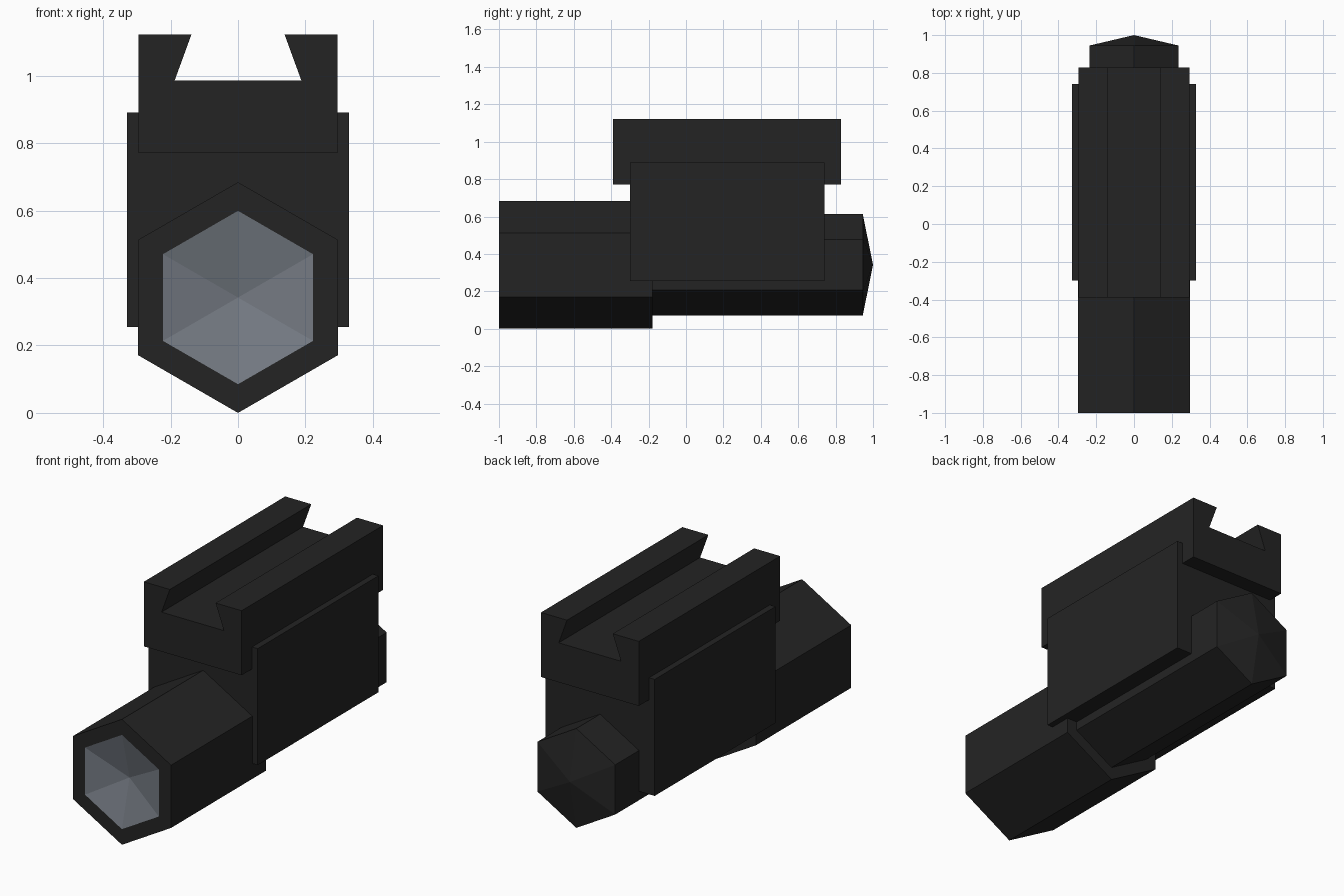
import bpy, bmesh, math

if "Cube" in bpy.data.objects:
    bpy.data.objects.remove(bpy.data.objects["Cube"])

AXIS_Z = 0.342  # height of the barrel axis


def material(name, rgb):
    m = bpy.data.materials.new(name)
    m.diffuse_color = (*rgb, 1)
    m.use_nodes = True
    m.node_tree.nodes["Principled BSDF"].inputs["Base Color"].default_value = m.diffuse_color
    return m


black = material("matte black", (0.0175, 0.0175, 0.0175))
glass = material("grey glass", (0.175, 0.195, 0.225))


def finish(name, bm, mats):
    bmesh.ops.recalc_face_normals(bm, faces=bm.faces)
    me = bpy.data.meshes.new(name)
    bm.to_mesh(me)
    bm.free()
    for m in mats:
        me.materials.append(m)
    ob = bpy.data.objects.new(name, me)
    bpy.context.collection.objects.link(ob)
    return ob


def hex_loft(name, stations, mats, glass_from=None):
    """Closed hexagonal loft along y; stations are (y, radius), radius 0 is a tip."""
    bm = bmesh.new()
    rings = []
    for y, r in stations:
        n = 6 if r else 1
        rings.append([bm.verts.new((r * math.sin(i * math.pi / 3), y,
                                    AXIS_Z + r * math.cos(i * math.pi / 3)))
                      for i in range(n)])
    for k, (a, b) in enumerate(zip(rings, rings[1:])):
        for i in range(6):
            j = (i + 1) % 6
            f = bm.faces.new((a[i], a[j], b[0]) if len(b) == 1
                             else (a[i], a[j], b[j], b[i]))
            if k == glass_from:
                f.material_index = 1
    for ring in (rings[0], rings[-1]):
        if len(ring) == 6:
            bm.faces.new(ring)
    return finish(name, bm, mats)


def extrude_profile(name, pts, y0, y1):
    """Extrude an x-z outline from y0 to y1."""
    bm = bmesh.new()
    face = bm.faces.new([bm.verts.new((x, y0, z)) for x, z in pts])
    ext = bmesh.ops.extrude_face_region(bm, geom=[face])["geom"]
    bmesh.ops.translate(bm, vec=(0, y1 - y0, 0),
                        verts=[g for g in ext if isinstance(g, bmesh.types.BMVert)])
    return finish(name, bm, [black])


def mirrored(half):
    return half + [(-x, z) for x, z in reversed(half)]


# Front lamp head with a recessed, faceted lens
hex_loft("lamp_head", [(-0.18, 0.342), (-1.0, 0.342), (-1.0, 0.257), (-0.935, 0)],
         [black, glass], glass_from=2)

# Rear barrel with a shallow pointed cap
hex_loft("rear_barrel", [(-0.2, 0.271), (0.945, 0.271), (1.0, 0)], [black])

# Central body block
extrude_profile("body_block", mirrored([(0.329, 0.255), (0.329, 0.89)]), -0.30, 0.74)

# Mounting rail with dovetail slot
extrude_profile("mounting_rail",
                mirrored([(0.295, 0.77), (0.295, 1.122), (0.138, 1.122), (0.188, 0.985)]),
                -0.39, 0.828)
